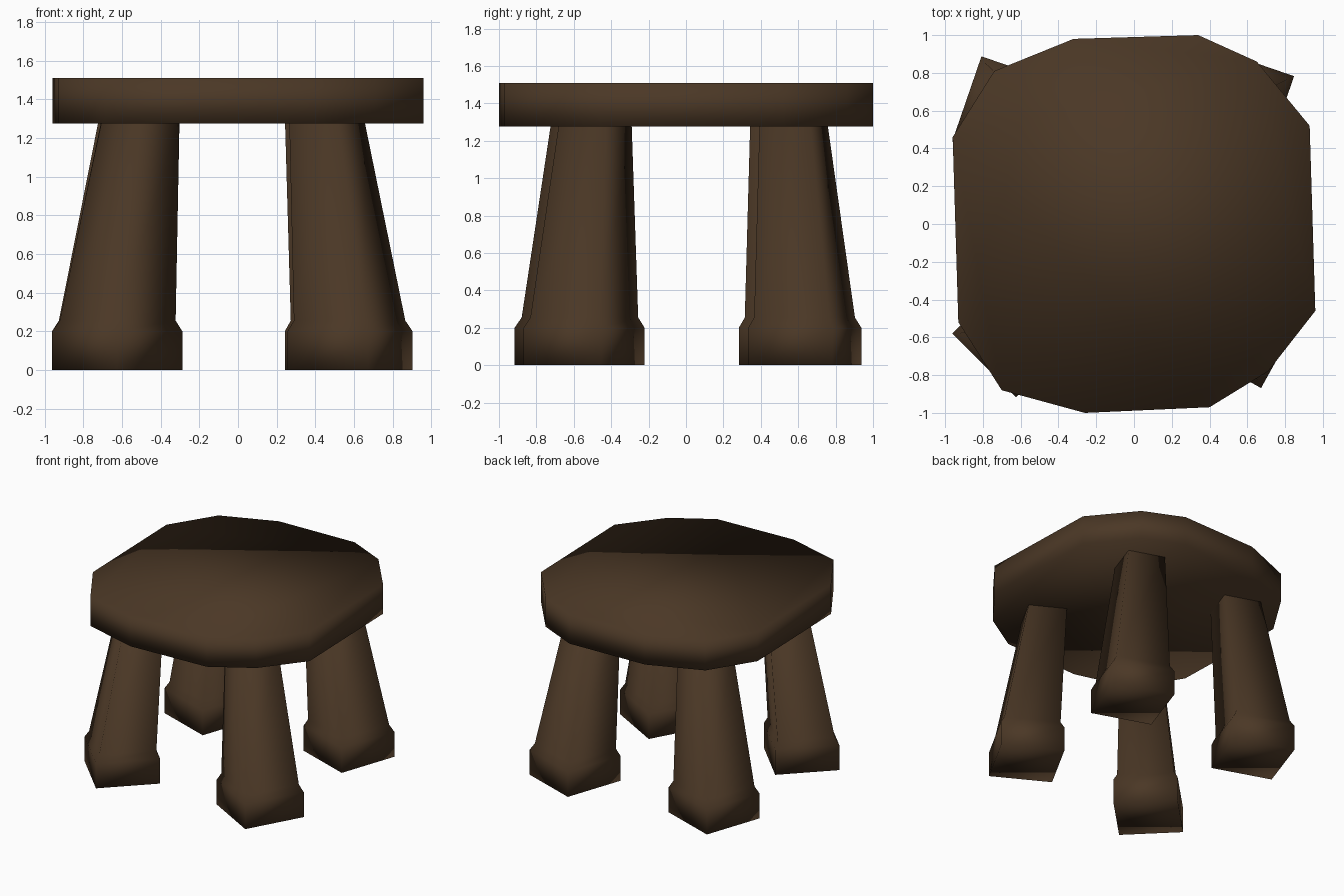
import bpy, bmesh, math
from mathutils import Vector, Matrix

cube = bpy.data.objects.get("Cube")
if cube:
    bpy.data.objects.remove(cube, do_unlink=True)

# One dark wood colour
wood = bpy.data.materials.new("dark_brown_wood")
wood.use_nodes = True
colour = (0.07, 0.039, 0.019, 1)
wood.diffuse_color = colour
wood.node_tree.nodes["Principled BSDF"].inputs["Base Color"].default_value = colour


def loft(name, rings):
    """Join rings of points into a closed, smooth-shaded solid."""
    bm = bmesh.new()
    loops = [[bm.verts.new(p) for p in ring] for ring in rings]
    for low, high in zip(loops, loops[1:]):
        n = len(low)
        for i in range(n):
            j = (i + 1) % n
            bm.faces.new((low[i], low[j], high[j], high[i]))
    bm.faces.new(list(reversed(loops[0])))
    bm.faces.new(loops[-1])
    bmesh.ops.recalc_face_normals(bm, faces=bm.faces)
    for face in bm.faces:
        face.smooth = True
    mesh = bpy.data.meshes.new(name)
    bm.to_mesh(mesh)
    bm.free()
    mesh.materials.append(wood)
    obj = bpy.data.objects.new(name, mesh)
    bpy.context.collection.objects.link(obj)
    return obj


# Seat: rough-hewn twelve-sided slab
outline = [(0.34, 1.0), (-0.32, 0.98), (-0.74, 0.81), (-0.96, 0.46),
           (-0.93, -0.52), (-0.70, -0.88), (-0.26, -1.0), (0.40, -0.97),
           (0.71, -0.78), (0.96, -0.46), (0.93, 0.52), (0.65, 0.86)]
loft("seat", [[(x, y, z) for x, y in outline] for z in (1.275, 1.51)])


# Legs: square, tapered, leaning inwards, with a wider foot block
def leg(name, x, y, yaw):
    lean = Vector((-math.copysign(0.12, x), -math.copysign(0.06, y), 0))
    # (height, half width, share of the lean)
    profile = [(0, 0.238, 0), (0.20, 0.238, 0), (0.255, 0.212, 0.02), (1.29, 0.143, 1)]
    turn = Matrix.Rotation(math.radians(yaw), 3, "Z")
    rings = []
    for z, half, share in profile:
        centre = Vector((x, y, z)) + lean * share
        rings.append([centre + turn @ Vector((sx * half, sy * half, 0))
                      for sx, sy in ((-1, -1), (1, -1), (1, 1), (-1, 1))])
    loft(name, rings)


leg("front_right_leg", -0.625, -0.58, 45)
leg("front_left_leg", 0.58, -0.545, -29)
leg("back_right_leg", -0.66, 0.585, -19)
leg("back_left_leg", 0.545, 0.635, -19)
